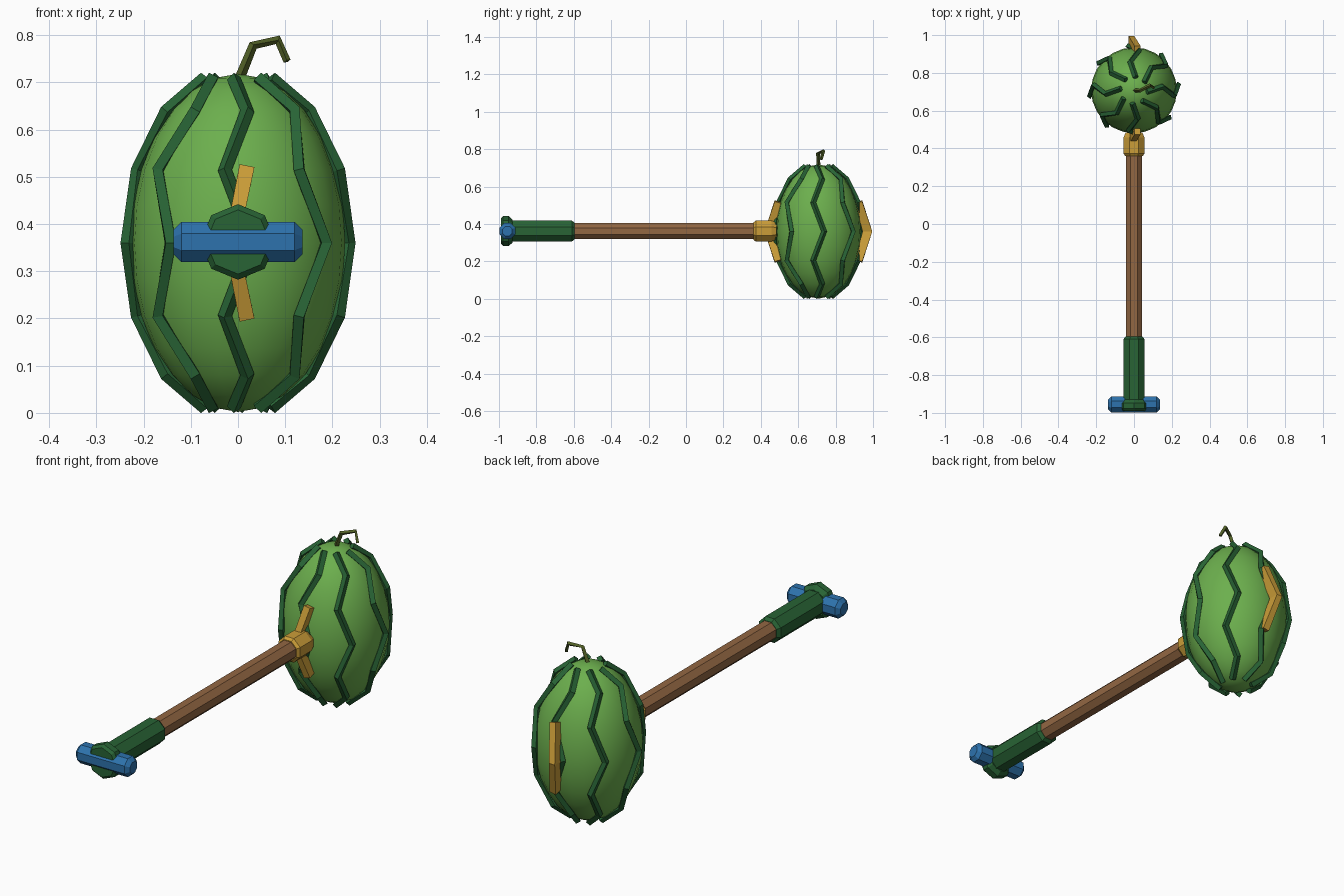
import bpy
import bmesh
from math import sin, cos, pi, radians
from mathutils import Vector

old = bpy.data.objects.get("Cube")
if old:
    bpy.data.objects.remove(old, do_unlink=True)


def material(name, rgb):
    m = bpy.data.materials.new(name)
    m.use_nodes = True
    color = (*rgb, 1.0)
    m.diffuse_color = color
    bsdf = next(n for n in m.node_tree.nodes if n.type == 'BSDF_PRINCIPLED')
    bsdf.inputs["Base Color"].default_value = color
    return m


LIGHT_GREEN = material("melon green", (0.15, 0.43, 0.075))
DARK_GREEN = material("dark green", (0.021, 0.125, 0.035))
BROWN = material("wood brown", (0.29, 0.135, 0.055))
GOLD = material("gold", (0.60, 0.34, 0.04))
BLUE = material("blue", (0.026, 0.17, 0.42))
OLIVE = material("stem olive", (0.085, 0.12, 0.02))

AXIS_Z = 0.362                       # height of the handle line
MELON = Vector((0, 0.708, 0.36))     # centre of the melon


def finish(name, bm, mat):
    bmesh.ops.recalc_face_normals(bm, faces=bm.faces[:])
    me = bpy.data.meshes.new(name)
    bm.to_mesh(me)
    bm.free()
    me.materials.append(mat)
    ob = bpy.data.objects.new(name, me)
    bpy.context.scene.collection.objects.link(ob)
    return ob


def loft(name, rings, mat):
    """Skin a list of point rings and cap both ends."""
    bm = bmesh.new()
    rows = [[bm.verts.new(p) for p in ring] for ring in rings]
    n = len(rows[0])
    for a, b in zip(rows, rows[1:]):
        for i in range(n):
            j = (i + 1) % n
            bm.faces.new((a[i], a[j], b[j], b[i]))
    bm.faces.new(rows[0])
    bm.faces.new(rows[-1])
    return finish(name, bm, mat)


def rod(name, stations, mat, u, v, origin, turn=pi / 8):
    """Octagonal rod along u x v; stations are (distance, corner radius)."""
    u, v = Vector(u), Vector(v)
    along = u.cross(v)
    rings = []
    for d, r in stations:
        angles = [turn + k * pi / 4 for k in range(8)]
        rings.append([Vector(origin) + along * d + (u * cos(a) + v * sin(a)) * r
                      for a in angles])
    return loft(name, rings, mat)


def shaft(name, stations, mat, turn=pi / 8):
    return rod(name, stations, mat, (0, 0, 1), (1, 0, 0), (0, 0, AXIS_Z), turn)


def sweep(name, points, sizes, outs, mat, box=False):
    """Four-sided bar along points; sizes are (sideways, outward) half widths."""
    points = [Vector(p) for p in points]
    rings = []
    for i, p in enumerate(points):
        along = (points[min(i + 1, len(points) - 1)] - points[max(i - 1, 0)]).normalized()
        out = Vector(outs[i])
        out = (out - along * out.dot(along)).normalized()
        side = along.cross(out)
        s, o = side * sizes[i][0], out * sizes[i][1]
        if box:
            rings.append([p + s + o, p - s + o, p - s - o, p + s - o])
        else:
            rings.append([p + o, p + s, p - o, p - s])
    return loft(name, rings, mat)


# Handle, grip, collar and pommel along the y axis
shaft("handle", [(-0.62, 0.046), (0.40, 0.046)], BROWN)
shaft("grip", [(-0.94, 0.060), (-0.61, 0.060), (-0.595, 0.048)], DARK_GREEN)
shaft("collar", [(0.36, 0.050), (0.373, 0.060), (0.457, 0.060), (0.485, 0.048)], GOLD)
shaft("pommel", [(-0.990, 0.068), (-0.978, 0.080), (-0.948, 0.080), (-0.928, 0.062)],
      DARK_GREEN, turn=0)

# Cross bar through the pommel
rod("cross_bar", [(-0.137, 0.028), (-0.120, 0.046), (0.120, 0.046), (0.137, 0.028)],
    BLUE, (0, 1, 0), (0, 0, 1), (0, -0.955, AXIS_Z))

# Melon body
bm = bmesh.new()
bmesh.ops.create_uvsphere(bm, u_segments=24, v_segments=14, radius=1)
for v in bm.verts:
    v.co = MELON + Vector((v.co.x * 0.227, v.co.y * 0.227, v.co.z * 0.358))
for f in bm.faces:
    f.smooth = True
finish("melon", bm, LIGHT_GREEN)

# Eight zigzag stripes from pole to pole
LATITUDES = [-73, -50, -25, 0, 25, 50, 73]
for k in range(8):
    points, outs = [], []
    for i, lat in enumerate(map(radians, LATITUDES)):
        az = k * pi / 4 + (0.13 if i % 2 else -0.13)
        d = Vector((cos(lat) * cos(az), cos(lat) * sin(az), sin(lat)))
        points.append(MELON + Vector((d.x * 0.235, d.y * 0.235, d.z * 0.364)))
        outs.append((d.x, d.y, d.z * 0.6))
    sweep(f"stripe_{k + 1}", points, [(0.015, 0.016)] * 7, outs, DARK_GREEN)

# Bent gold blades on the front and back of the melon
for name, sign in (("back_blade", 1), ("front_blade", -1)):
    points = [MELON + Vector((0.018, sign * 0.215, -0.158)),
              MELON + Vector((-0.014, sign * 0.262, 0)),
              MELON + Vector((0.018, sign * 0.215, 0.158))]
    sweep(name, points, [(0.016, 0.020), (0.015, 0.026), (0.016, 0.020)],
          [(0, sign, 0)] * 3, GOLD, box=True)

# Crooked stem
sweep("stem", [(0, 0.708, 0.70), (0.032, 0.706, 0.778), (0.084, 0.735, 0.790), (0.104, 0.722, 0.745)],
      [(0.011, 0.011), (0.010, 0.010), (0.010, 0.010), (0.008, 0.008)],
      [(0, -1, 0)] * 4, OLIVE)
